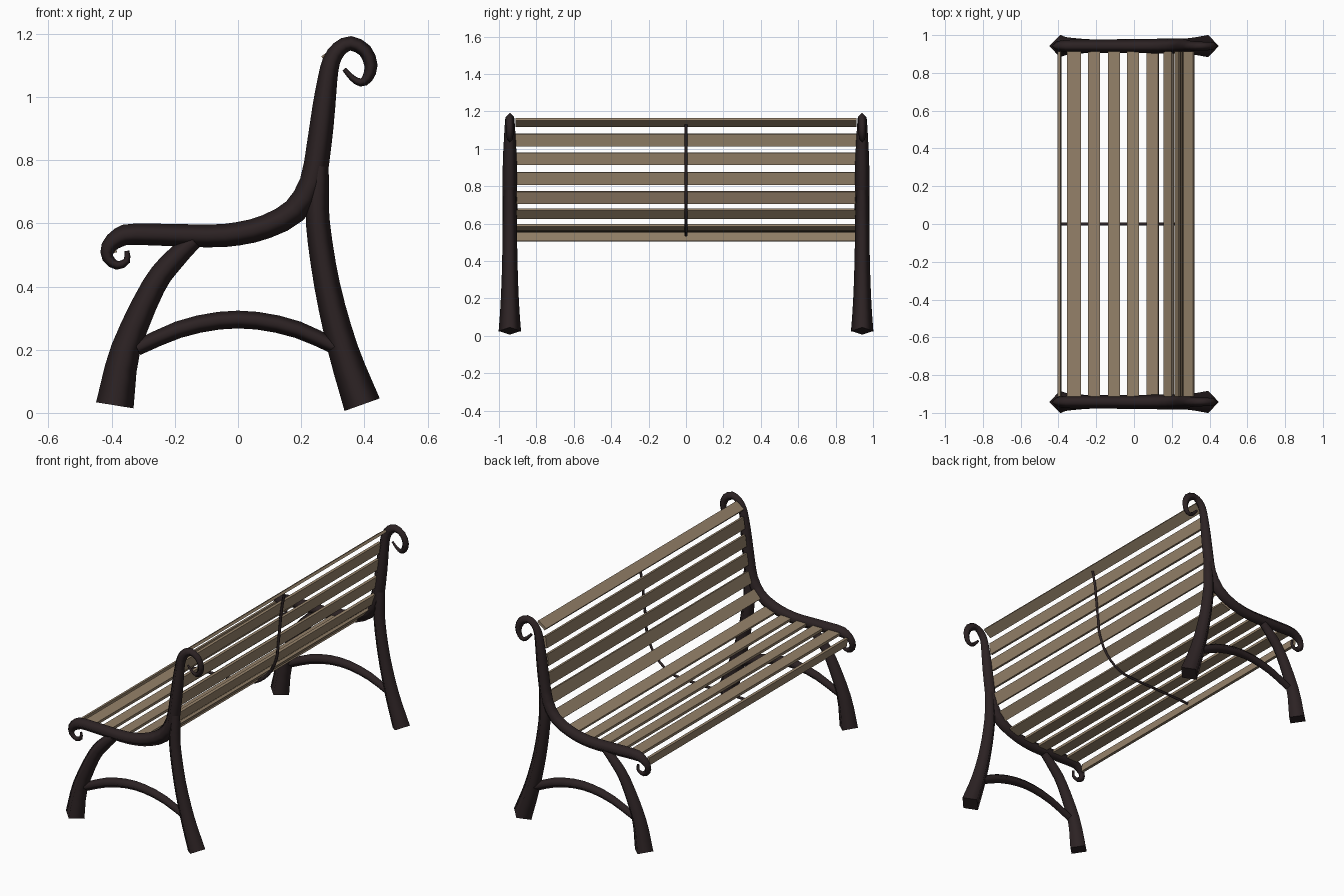
import bpy, bmesh, math
from mathutils import Vector

if "Cube" in bpy.data.objects:
    bpy.data.objects.remove(bpy.data.objects["Cube"], do_unlink=True)


def material(name, rgb):
    mat = bpy.data.materials.new(name)
    mat.use_nodes = True
    mat.diffuse_color = (*rgb, 1)
    mat.node_tree.nodes["Principled BSDF"].inputs["Base Color"].default_value = (*rgb, 1)
    return mat


IRON = material("dark iron", (0.025, 0.016, 0.017))
WOOD = material("weathered wood", (0.30, 0.222, 0.143))


def finish(name, bm, mat):
    bmesh.ops.recalc_face_normals(bm, faces=bm.faces)
    mesh = bpy.data.meshes.new(name)
    bm.to_mesh(mesh)
    bm.free()
    mesh.materials.append(mat)
    obj = bpy.data.objects.new(name, mesh)
    bpy.context.collection.objects.link(obj)
    return obj


def smooth_path(points, steps):
    """Catmull-Rom through (x, z, radius) points."""
    p = [Vector(q) for q in points]
    p = [2 * p[0] - p[1]] + p + [2 * p[-1] - p[-2]]
    out = []
    for a, b, c, d in zip(p, p[1:], p[2:], p[3:]):
        for i in range(steps):
            t = i / steps
            out.append(0.5 * (2 * b + (c - a) * t + (2 * a - 5 * b + 4 * c - d) * t ** 2
                              + (3 * b - a - 3 * c + d) * t ** 3))
    return out + [p[-2]]


def bar(name, points, y, steps=3):
    """Sweep a diamond section with varying radius along a path in the xz plane."""
    path = smooth_path(points, steps)
    bm = bmesh.new()
    rings = []
    for i, q in enumerate(path):
        d = path[min(i + 1, len(path) - 1)] - path[max(i - 1, 0)]
        n = Vector((-d.y, 0, d.x)).normalized() * q.z
        side = Vector((0, q.z, 0))
        centre = Vector((q.x, y, q.y))
        rings.append([bm.verts.new(centre + o) for o in (n, side, -n, -side)])
    for r, s in zip(rings, rings[1:]):
        for k in range(4):
            j = (k + 1) % 4
            bm.faces.new((r[k], r[j], s[j], s[k])).smooth = True
    for ring in (rings[0], rings[-1]):
        cap = bm.faces.new(ring)
        for e in cap.edges:
            e.smooth = False
    return finish(name, bm, IRON)


# Side frame members, each point is x, z, radius
RAIL = [(-.352, .513, .008), (-.352, .481, .011), (-.383, .467, .014), (-.412, .49, .018),
        (-.41, .525, .024), (-.375, .556, .031), (-.32, .566, .034), (-.1, .56, .036),
        (.0, .567, .037), (.09, .59, .038), (.18, .64, .04), (.235, .73, .04),
        (.257, .85, .039), (.272, .97, .036), (.284, 1.06, .031), (.296, 1.115, .028),
        (.32, 1.152, .025), (.357, 1.17, .023), (.402, 1.147, .022), (.421, 1.1, .021),
        (.41, 1.06, .017), (.388, 1.046, .013), (.362, 1.06, .01), (.336, 1.088, .007)]
FRONT_LEG = [(-.39, .024, .06), (-.356, .2, .047), (-.268, .4, .038), (-.2, .488, .034),
             (-.14, .545, .027)]
BACK_LEG = [(.393, .026, .059), (.333, .2, .048), (.283, .4, .041), (.253, .6, .038),
            (.254, .72, .034), (.26, .84, .026)]
STRETCHER = [(-.32, .205, .024), (-.19, .263, .027), (-.06, .292, .028), (.06, .292, .028),
             (.19, .263, .027), (.31, .208, .024)]

for label, y in (("left", .942), ("right", -.942)):
    bar(label + "_scroll_rail", RAIL, y, 2)
    bar(label + "_front_leg", FRONT_LEG, y)
    bar(label + "_back_leg", BACK_LEG, y)
    bar(label + "_stretcher", STRETCHER, y, 2)

# Centre strap carrying the slats from beneath and behind
STRAP = [(-.385, .54), (-.21, .546), (-.0, .552), (.105, .568), (.195, .637), (.247, .74),
         (.26, .842), (.271, .947), (.282, 1.047), (.298, 1.13)]
bar("centre_strap", [(x, z, .009) for x, z in STRAP], 0)


# Slats: x, z, tilt in degrees, width
SLATS = [(-.394, .531, 98, .049), (-.317, .564, 0, .073), (-.211, .561, 0, .063),
         (-.106, .561, 1, .063), (-.005, .566, 5, .063), (.1, .581, 19, .064),
         (.184, .652, 48, .063), (.232, .74, 72, .068), (.247, .842, 82, .068),
         (.258, .947, 83, .066), (.269, 1.047, 82, .066), (.292, 1.14, 36, .06)]
HALF_LENGTH, THICKNESS = .912, .015

for i, (x, z, tilt, width) in enumerate(SLATS):
    bm = bmesh.new()
    bmesh.ops.create_cube(bm, size=1)
    bmesh.ops.scale(bm, vec=(width, 2 * HALF_LENGTH, THICKNESS), verts=bm.verts)
    kind = "seat_slat" if i < 6 else "back_slat"
    slat = finish(f"{kind}_{i + 1}", bm, WOOD)
    slat.location = (x, 0, z)
    slat.rotation_euler.y = -math.radians(tilt)
